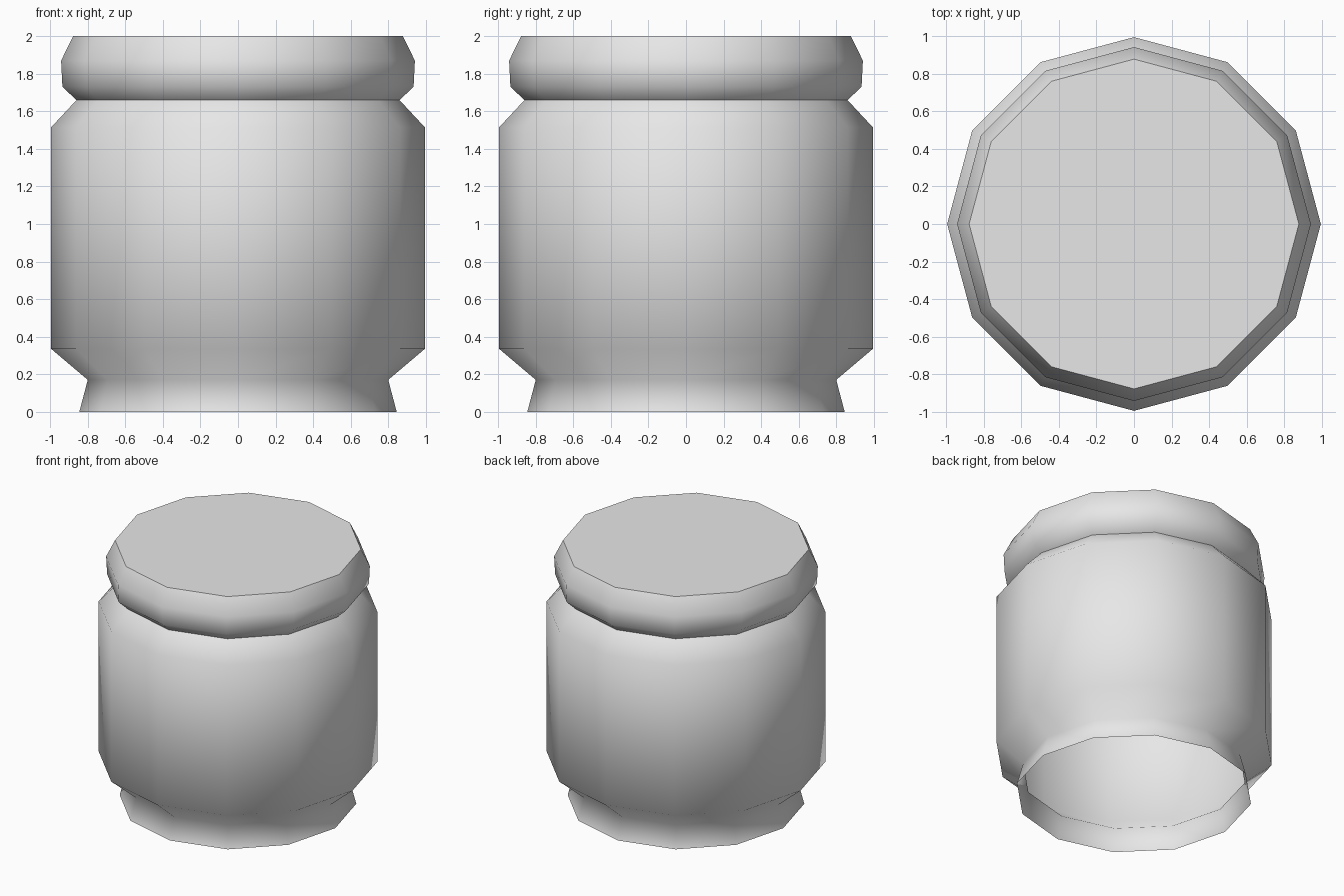
import bpy
import bmesh
from math import cos, sin, tau

SIDES = 12

cube = bpy.data.objects.get("Cube")
if cube:
    bpy.data.objects.remove(cube, do_unlink=True)

grey = bpy.data.materials.new("plain grey")
grey.use_nodes = True
grey.diffuse_color = (0.8, 0.8, 0.8, 1)
grey.node_tree.nodes["Principled BSDF"].inputs["Base Color"].default_value = (0.8, 0.8, 0.8, 1)


def lathe(name, profile, capped=False):
    """Spin (radius, height) points into a smooth faceted shell, with an optional flat top."""
    bm = bmesh.new()
    rings = [[bm.verts.new((r * cos(tau * i / SIDES), r * sin(tau * i / SIDES), z))
              for i in range(SIDES)] for r, z in profile]
    for low, high in zip(rings, rings[1:]):
        for i in range(SIDES):
            j = (i + 1) % SIDES
            bm.faces.new((low[i], low[j], high[j], high[i])).smooth = True
    if capped:
        top = bm.faces.new(rings[-1])
        for edge in top.edges:
            edge.smooth = False
    mesh = bpy.data.meshes.new(name)
    bm.to_mesh(mesh)
    bm.free()
    mesh.materials.append(grey)
    obj = bpy.data.objects.new(name, mesh)
    bpy.context.collection.objects.link(obj)
    return obj


# Hollow body with a flared foot, open underneath
lathe("jar_body", [(0.845, 0), (0.80, 0.17), (0.995, 0.335), (0.995, 1.515), (0.86, 1.66)])

# Rounded lid with a flat top
lathe("jar_lid", [(0.86, 1.66), (0.935, 1.73), (0.942, 1.87), (0.878, 2.0)], capped=True)
